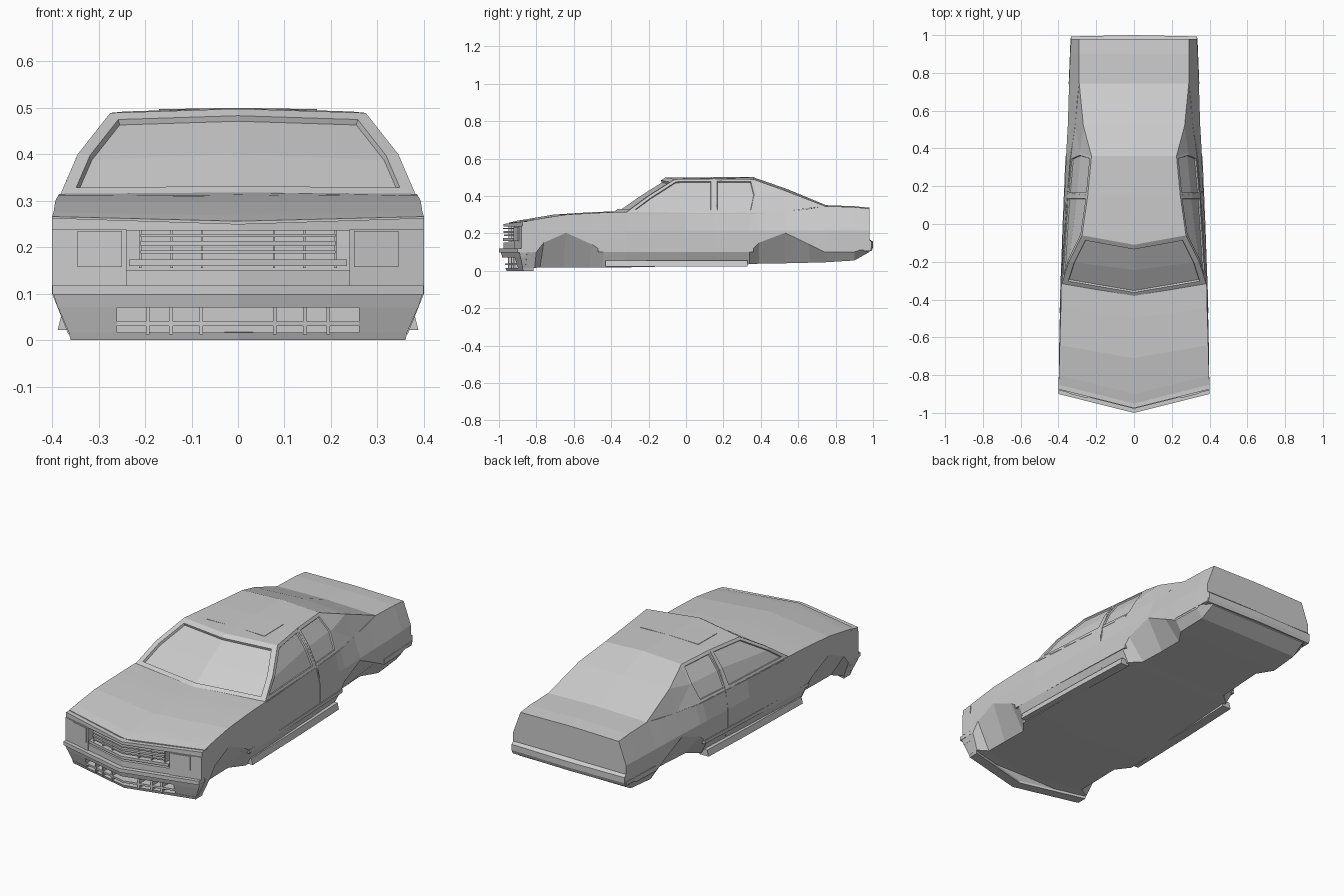
import bpy, bmesh

if "Cube" in bpy.data.objects:
    bpy.data.objects.remove(bpy.data.objects["Cube"])

paint = bpy.data.materials.new("light_grey")
paint.diffuse_color = (0.6, 0.6, 0.6, 1)
paint.use_nodes = True
paint.node_tree.nodes["Principled BSDF"].inputs["Base Color"].default_value = paint.diffuse_color


def finish(name, bm):
    bmesh.ops.recalc_face_normals(bm, faces=bm.faces[:])
    me = bpy.data.meshes.new(name)
    bm.to_mesh(me)
    bm.free()
    me.materials.append(paint)
    ob = bpy.data.objects.new(name, me)
    bpy.context.collection.objects.link(ob)
    return ob


def loft(name, rings):
    """Skin closed rings of equal length and cap both ends."""
    bm = bmesh.new()
    rows = [[bm.verts.new(p) for p in r] for r in rings]
    n = len(rows[0])
    for a, b in zip(rows, rows[1:]):
        for i in range(n):
            j = (i + 1) % n
            bm.faces.new((a[i], a[j], b[j], b[i]))
    bm.faces.new(rows[0])
    bm.faces.new(rows[-1])
    return finish(name, bm)


# Lower body stations: y, nose sweep, floor z, half width, top half width,
# top edge z, top centre z, wheel arch z (0 = none)
stations = [
    (-.85, .10, .012, .400, .400, .266, .256, 0),
    (-.80, .10, .015, .398, .397, .275, .268, 0),
    (-.76, .09, .018, .398, .396, .282, .276, .150),
    (-.64, .07, .018, .396, .393, .300, .300, .203),
    (-.50, .07, .018, .393, .389, .308, .309, .140),
    (-.44, .06, .018, .392, .387, .311, .313, 0),
    (-.32, .06, .018, .390, .385, .315, .318, 0),
    (.00, .00, .025, .375, .362, .312, .312, 0),
    (.34, .00, .035, .360, .336, .311, .312, 0),
    (.39, .00, .038, .358, .330, .311, .312, .150),
    (.53, .00, .040, .350, .311, .318, .318, .203),
    (.66, .00, .043, .346, .300, .332, .332, .140),
    (.74, .00, .045, .344, .291, .345, .351, 0),
    (.90, .00, .055, .338, .291, .340, .345, 0),
    (.98, .00, .100, .333, .290, .332, .337, 0),
]
rings = []
for y, v, zb, w, we, ze, zf, arch in stations:
    half = [(w - (.09 if arch else .035), zb), (w, arch or max(.1, zb + .03)),
            (w, .215), (we, ze)]
    sec = [(0, zb)] + half + [(0, zf)] + [(-x, z) for x, z in reversed(half)]
    rings.append([(x, y - v * (1 - abs(x) / .4), z) for x, z in sec])
loft("lower_body", rings)

# Cabin: half the corner points, mirrored over x
P = {
    "E0": (.383, -.32, .312), "Eb": (.352, .15, .309), "E2": (.334, .36, .309),
    "E3": (.312, .52, .316), "E4": (.29, .745, .345),
    "M0": (.345, -.20, .400), "Mb": (.308, .15, .405), "M2": (.287, .38, .405),
    "R0": (.275, -.06, .489), "Rb": (.245, .15, .492), "R2": (.225, .36, .489),
    "R3": (.268, .52, .432),
    "C0": (0, -.385, .315), "Cm": (0, -.25, .410), "Ct": (0, -.11, .498),
    "Cb": (0, .15, .500), "C2": (0, .36, .500), "C3": (0, .54, .437),
    "C4": (0, .745, .352),
}
panels = [("windscreen", "E0 C0 Cm M0"), ("windscreen", "M0 Cm Ct R0"),
          ("front_glass", "E0 Eb Mb M0"), ("front_glass", "M0 Mb Rb R0"),
          ("rear_glass", "Eb E2 M2 Mb"), ("rear_glass", "Mb M2 R2 Rb"),
          ("pillar", "E2 E3 M2"), ("pillar", "M2 E3 R3"), ("pillar", "M2 R3 R2"),
          ("pillar", "E3 E4 R3"), ("roof", "R0 Ct Cb Rb"), ("roof", "Rb Cb C2 R2"),
          ("back", "R2 C2 C3 R3"), ("back", "R3 C3 C4 E4"),
          ("floor", "C0 E0 Eb E2 E3 E4 C4")]
bm = bmesh.new()
cache, groups = {}, {}


def corner(key, s):
    x, y, z = P[key]
    k = (key, s if x else 0)
    if k not in cache:
        cache[k] = bm.verts.new((x * s, y, z))
    return cache[k]


for s in (1, -1):
    for group, keys in panels:
        f = bm.faces.new([corner(k, s) for k in keys.split()])
        groups.setdefault((group, 0 if group == "windscreen" else s), []).append(f)
bmesh.ops.recalc_face_normals(bm, faces=bm.faces[:])
for (group, s), faces in groups.items():
    if group == "windscreen":
        bmesh.ops.inset_region(bm, faces=faces, thickness=.028, depth=0, use_even_offset=True)
        bmesh.ops.inset_region(bm, faces=faces, thickness=.003, depth=-.012, use_even_offset=True)
    elif "glass" in group:
        bmesh.ops.inset_region(bm, faces=faces, thickness=.016, depth=0, use_even_offset=True)
        bmesh.ops.inset_region(bm, faces=faces, thickness=.002, depth=-.007, use_even_offset=True)
finish("cabin", bm)


def vbar(name, x0, x1, z0, z1, yf=-.98, depth=.06, x1b=None, yb=None, zc=None):
    """Bar following the swept nose; x0 = 0 gives one bar, otherwise a mirrored pair."""
    x1b = x1 if x1b is None else x1b
    yb = yf if yb is None else yb

    def ring(s, x, xb, top):
        t, b = yf + .25 * x, yb + .25 * xb
        return [(s * xb, b, z0), (s * x, t, top), (s * x, t + depth, top), (s * xb, t + depth, z0)]
    if x0 == 0:
        loft(name, [ring(-1, x1, x1b, z1), ring(1, 0, 0, zc or z1), ring(1, x1, x1b, z1)])
    else:
        for s, side in ((1, "right"), (-1, "left")):
            loft(name + "_" + side, [ring(s, x0, x0, z1), ring(s, x1, x1b, z1)])


# Nose: hood lip, lamps, grille
vbar("hood_lip", 0, .40, .236, .263, yf=-.975, zc=.25)
vbar("lamp_housing", .24, .40, .118, .238)
vbar("headlight", .25, .345, .158, .235, yf=-.984, depth=.01)
for i, (z0, z1, yf) in enumerate([(.222, .229, -.978), (.203, .213, -.976),
                                  (.186, .193, -.972), (.160, .174, -.978)]):
    vbar(f"grille_bar_{i}", 0, .235 if i == 3 else .21, z0, z1, yf=yf)
for i, x in enumerate((.075, .14, .208)):
    vbar(f"grille_post_{i}", x, x + .005, .155, .236, yf=-.968)
vbar("grille_sill", 0, .24, .118, .150, yf=-.975)

# Front bumper and apron with slatted intake
vbar("front_bumper", 0, .399, .098, .118, yf=-1.0, depth=.08)
vbar("apron_top", 0, .397, .070, .099, yf=-.99, yb=-.982, x1b=.388)
vbar("apron_corner", .26, .388, .012, .072, yf=-.982, yb=-.962, x1b=.362)
vbar("apron_lip", 0, .364, .0, .016, yf=-.966, yb=-.96, x1b=.360)
vbar("intake_slat", 0, .26, .030, .040, yf=-.968)
for i, x in enumerate((.075, .14, .19)):
    vbar(f"intake_post_{i}", x, x + .008, .012, .072, yf=-.97)


def side_strip(name, path, z0, z1, t=.006, t_low=None):
    """Thin moulding along both flanks, path of (half width, y)."""
    t_low = t if t_low is None else t_low
    for s, side in ((1, "right"), (-1, "left")):
        loft(name + "_" + side, [[(s * (x - .04), y, z0), (s * (x + t_low), y, z0),
                                  (s * (x + t), y, z1), (s * (x - .04), y, z1)] for x, y in path])


# Flank mouldings, sills and rear bumper
side_strip("door_moulding", [(.391, -.47), (.375, 0), (.360, .36)], .100, .118, .003)
side_strip("sill", [(.376, -.43), (.365, 0), (.352, .33)], .022, .055, .004, .012)
side_strip("quarter_moulding", [(.343, .74), (.333, .985)], .110, .128, .003)
side_strip("belt_moulding", [(.384, -.31), (.362, 0), (.336, .34), (.312, .52)], .304, .310, .002)
loft("rear_bumper", [[(x, .95, .105), (x, y - .008, .105), (x, y, .125),
                      (x, y, .155), (x, .975, .172), (x, .95, .172)]
                     for x, y in ((-.333, .993), (0, 1.0), (.333, .993))])

# Door seam down each flank
for s, side in ((1, "right"), (-1, "left")):
    loft("door_seam_" + side, [[(s * (x - .01), y - .004, z), (s * (x + .002), y - .004, z),
                                (s * (x + .002), y + .004, z), (s * (x - .01), y + .004, z)]
                               for x, y, z in ((.352, .17, .07), (.3675, .17, .115),
                                               (.3675, .17, .215), (.350, .165, .309),
                                               (.307, .155, .405), (.247, .15, .488))])

# Sunroof panel, sitting just proud of the roof
loft("sunroof", [[(-.17, y, z - .01), (-.17, y, z - .001), (0, y, z + .002),
                  (.17, y, z - .001), (.17, y, z - .01)] for y, z in ((-.02, .496), (.14, .498))])
